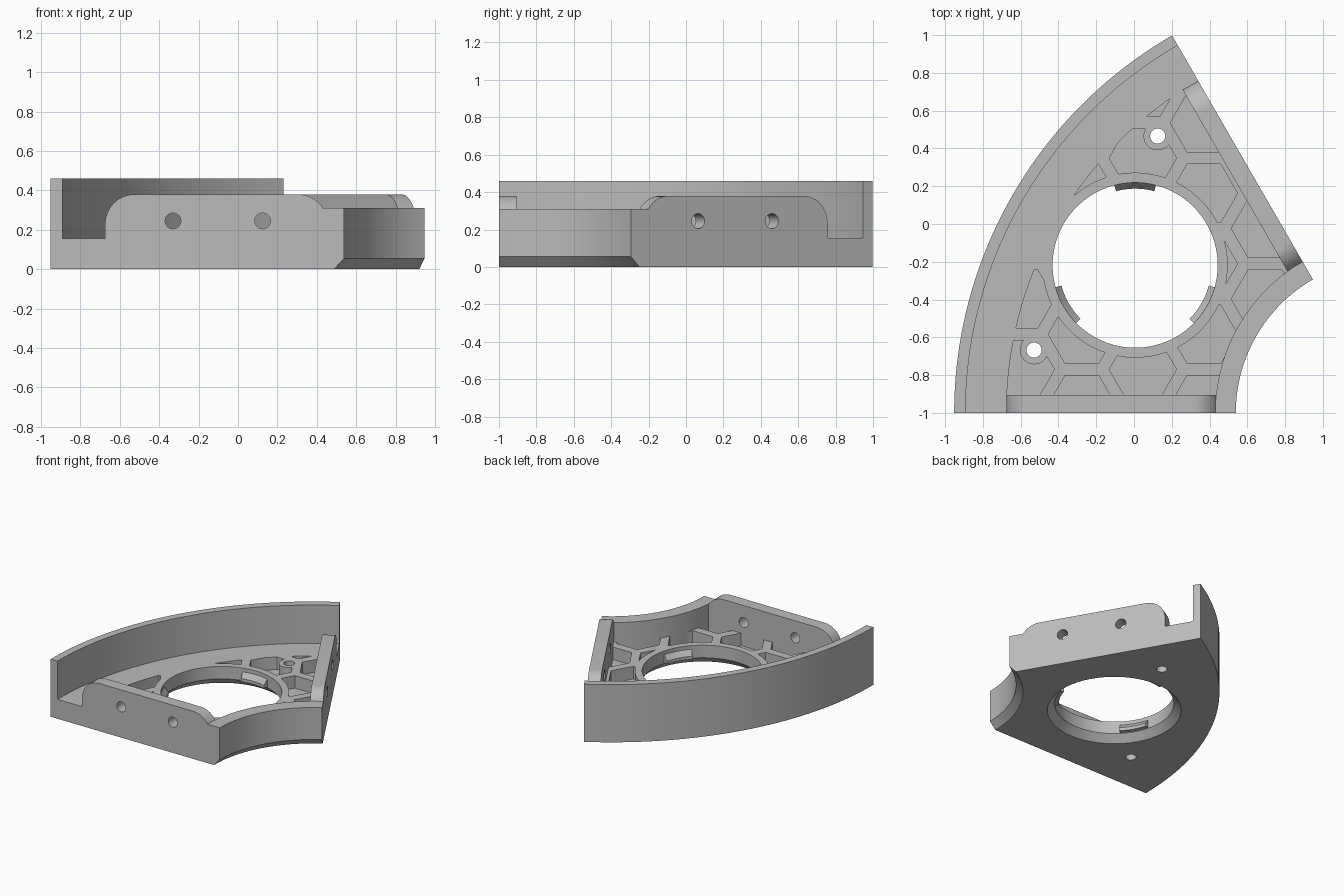
import bpy, bmesh, math
from mathutils import Vector

cube = bpy.data.objects.get("Cube")
if cube:
    bpy.data.objects.remove(cube, do_unlink=True)

PIVOT = Vector((1.355, -1.0, 0))      # centre of the 60 degree sector
HOLE = Vector((0.006, -0.218, 0))     # centre of the big opening
FLOOR, SKIN = 0.155, 0.055            # rib top and thin floor heights

grey = bpy.data.materials.new("matte_grey")
grey.use_nodes = True
grey.diffuse_color = (0.5, 0.5, 0.5, 1)
grey.node_tree.nodes["Principled BSDF"].inputs["Base Color"].default_value = (0.5, 0.5, 0.5, 1)


def polar(r, deg):
    a = math.radians(deg)
    return Vector((r * math.cos(a), r * math.sin(a), 0))


def loft(name, rings, closed=False):
    """Solid skinned through matching rings of points."""
    bm = bmesh.new()
    vs = [[bm.verts.new(p) for p in ring] for ring in rings]
    n = len(vs[0])
    pairs = list(zip(vs, vs[1:])) + ([(vs[-1], vs[0])] if closed else [])
    for a, b in pairs:
        for i in range(n):
            j = (i + 1) % n
            bm.faces.new((a[i], a[j], b[j], b[i]))
    if not closed:
        bm.faces.new(vs[0])
        bm.faces.new(vs[-1])
    bmesh.ops.recalc_face_normals(bm, faces=bm.faces)
    mesh = bpy.data.meshes.new(name)
    bm.to_mesh(mesh)
    bm.free()
    mesh.materials.append(grey)
    ob = bpy.data.objects.new(name, mesh)
    bpy.context.collection.objects.link(ob)
    return ob


def revolve(name, centre, profile, start, end, steps):
    """Sweep an (r, z) profile around a vertical axis."""
    rings = [[centre + polar(r, start + (end - start) * i / steps) + Vector((0, 0, z))
              for r, z in profile] for i in range(steps + 1)]
    return loft(name, rings)


def disc(name, centre, r, z0, z1, sides=48):
    return loft(name, [[centre + polar(r, 360 * i / sides) + Vector((0, 0, z))
                        for i in range(sides)] for z in (z0, z1)])


def boolean(target, tool, operation):
    mod = target.modifiers.new("cut", "BOOLEAN")
    mod.operation, mod.solver, mod.object = operation, "EXACT", tool
    bpy.context.view_layer.objects.active = target
    bpy.ops.object.modifier_apply(modifier=mod.name)
    bpy.data.objects.remove(tool, do_unlink=True)


def smooth(ob):
    bpy.ops.object.select_all(action="DESELECT")
    ob.select_set(True)
    bpy.context.view_layer.objects.active = ob
    bpy.ops.object.shade_smooth_by_angle(angle=math.radians(20))


# Sector body: floor, tall outer rim and chamfered inner rim in one sweep
body = revolve("sector_bracket", PIVOT, [
    (0.867, 0), (2.307, 0), (2.307, 0.46), (2.247, 0.46), (2.247, FLOOR),
    (0.925, FLOOR), (0.925, 0.31), (0.816, 0.31), (0.816, SKIN)], 120, 180, 64)

# Screw positions through the floor, with their bosses
screws = [PIVOT + polar(1.913, a) for a in (130, 170)]

# Honeycomb pockets, trimmed to the floor area, the ring and the bosses
PITCH = 0.373
COLUMN = PITCH * math.sqrt(3) / 2
for i in range(-3, 4):
    for j in range(-6, 6):
        c = Vector((0.047 + COLUMN * i, 0.349 + PITCH * (j + i / 2), 0))
        reach = (c - PIVOT).length
        angle = math.degrees(math.atan2(c.y - PIVOT.y, c.x - PIVOT.x)) % 360
        if not (0.75 < reach < 2.2 and 110 < angle < 190) or (c - HOLE).length < 0.3:
            continue
        pocket = disc("pocket_cutter", c, 0.178, SKIN, 0.17, 6)
        area = revolve("pocket_area", PIVOT, [(0.924, 0), (2.03, 0), (2.03, 0.3), (0.924, 0.3)],
                       122, 178, 60)
        boolean(pocket, area, "INTERSECT")
        if pocket.data.polygons:
            boolean(pocket, disc("ring_keep", HOLE, 0.49, -0.1, 0.4, 96), "DIFFERENCE")
        for s in screws:
            if pocket.data.polygons and (s - c).length < 0.26:
                boolean(pocket, disc("boss_keep", s, 0.075, -0.1, 0.4), "DIFFERENCE")
        if pocket.data.polygons:
            boolean(body, pocket, "DIFFERENCE")
        else:
            bpy.data.objects.remove(pocket, do_unlink=True)

# Side walls with rounded shoulders, one on each straight edge
CORNER = 0.15
outline = [(0.88, 0.03), (2.03, 0.03)]
outline += [(1.88 + CORNER * math.cos(t), 0.23 + CORNER * math.sin(t))
            for t in (math.pi / 2 * k / 12 for k in range(13))]
outline += [(1.05 + CORNER * math.cos(t), 0.23 + CORNER * math.sin(t))
            for t in (math.pi / 2 + 1.16 * k / 10 for k in range(11))]
outline += [(0.88, 0.25)]
for along_deg, inward_deg in ((180, 90), (120, 210)):
    along, inward = polar(1, along_deg), polar(1, inward_deg)
    wall = loft("side_wall", [[PIVOT + along * d + inward * t + Vector((0, 0, z))
                               for d, z in outline] for t in (0, 0.095)])
    boolean(body, wall, "UNION")
    # Two bolt holes through each wall
    for d in (1.23, 1.685):
        rings = []
        for t in (-0.1, 0.15):
            base = PIVOT + along * d + inward * t + Vector((0, 0, 0.245))
            rings.append([base + along * p.x + Vector((0, 0, p.y))
                          for p in (polar(0.04, 360 * k / 32) for k in range(32))])
        boolean(body, loft("bolt_cutter", rings), "DIFFERENCE")

# Big opening with a chamfered underside, and the floor screw holes
levels = ((0.5, -0.01), (0.437, SKIN), (0.437, 0.4))
opening = loft("opening_cutter", [[HOLE + polar(r, 360 * i / 96) + Vector((0, 0, z))
                                   for i in range(96)] for r, z in levels])
boolean(body, opening, "DIFFERENCE")
for s in screws:
    boolean(body, disc("screw_cutter", s, 0.04, -0.1, 0.4, 32), "DIFFERENCE")
smooth(body)

# Three snap tabs inside the opening
for a in (90, 210, 330):
    smooth(revolve("snap_tab", HOLE, [(0.445, 0.06), (0.405, 0.06), (0.405, 0.085),
                                      (0.437, 0.125), (0.445, 0.125)], a - 14.5, a + 14.5, 12))
